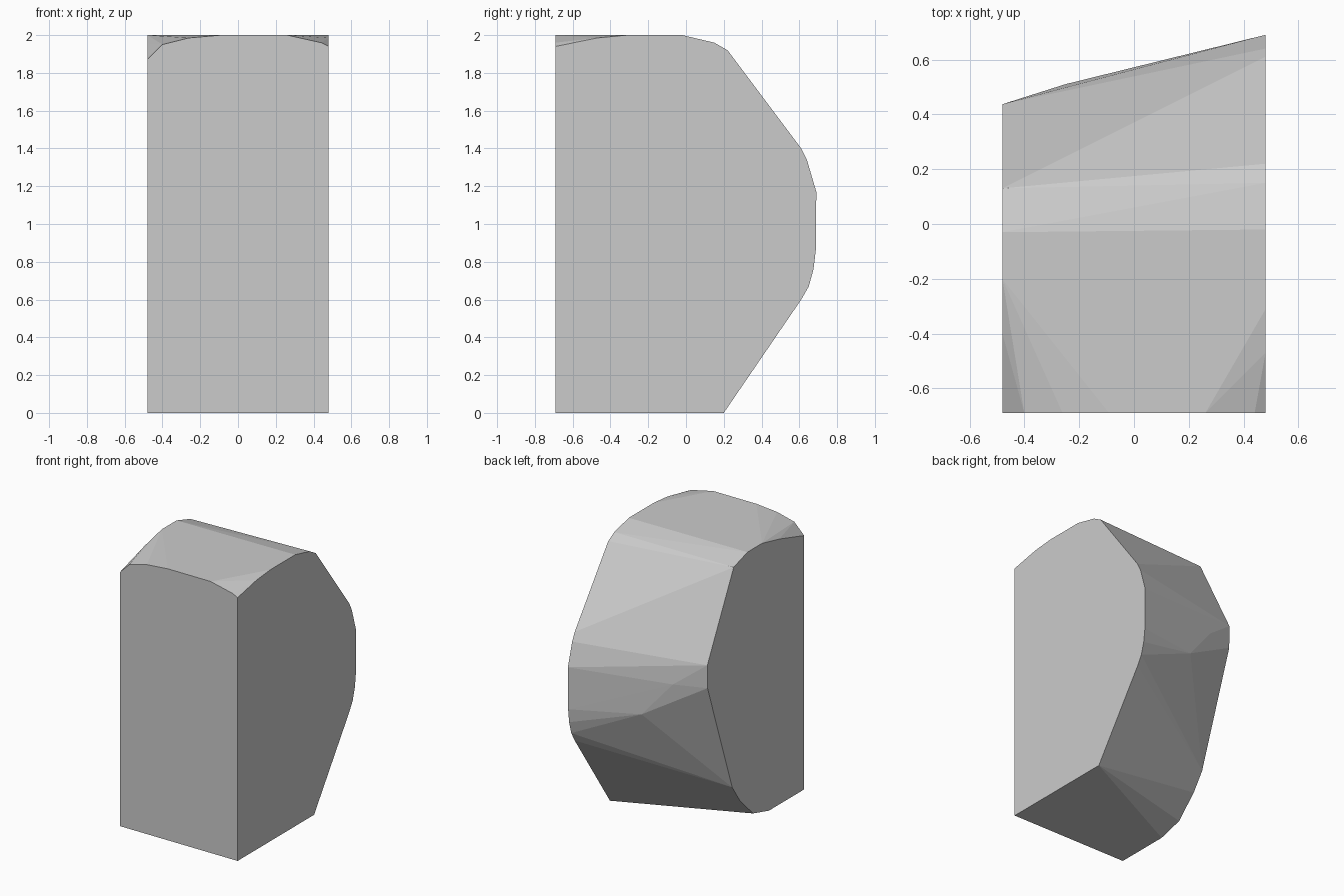
import bpy
import bmesh

if "Cube" in bpy.data.objects:
    bpy.data.objects.remove(bpy.data.objects["Cube"])

HALF = 0.48    # half width in x
FRONT = -0.69  # flat front plane in y

# outline of the right side (y, z)
right_side = [
    (FRONT, 0), (0.2, 0), (0.61, 0.6), (0.65, 0.67), (0.675, 0.76),
    (0.687, 0.86), (0.69, 1.17), (0.64, 1.34), (0.61, 1.4), (0.22, 1.92),
    (0.15, 1.96), (-0.02, 2.0), (-0.31, 2.0), (-0.47, 1.985), (FRONT, 1.94),
]
# outline of the narrower left side (y, z)
left_side = [
    (FRONT, 0), (-0.28, 0), (-0.095, 0.05), (0.06, 0.205), (0.148, 0.335),
    (0.435, 1.175), (0.437, 1.345), (0.13, 1.95), (-0.03, 2.0),
    (-0.2, 2.0), (-0.4, 1.955), (FRONT, 1.87),
]
# rounded top edge of the front (x, z)
front_top = [(-0.40, 1.95), (-0.26, 1.985), (-0.09, 2.0), (0.26, 2.0), (0.44, 1.96)]
# corners on the back where the facets meet
back_corners = [(-0.25, 0.51, 1.17), (-0.03, 0.56, 0.91)]

points = [(HALF, y, z) for y, z in right_side]
points += [(-HALF, y, z) for y, z in left_side]
points += [(x, FRONT, z) for x, z in front_top]
points += back_corners

# faceted block: convex skin around the outlines
bm = bmesh.new()
for p in points:
    bm.verts.new(p)
bmesh.ops.convex_hull(bm, input=bm.verts[:])
bmesh.ops.delete(bm, geom=[v for v in bm.verts if not v.link_faces], context='VERTS')
bmesh.ops.dissolve_limit(bm, angle_limit=0.005, verts=bm.verts[:], edges=bm.edges[:])
bmesh.ops.recalc_face_normals(bm, faces=bm.faces[:])

mesh = bpy.data.meshes.new("faceted_block")
bm.to_mesh(mesh)
bm.free()

grey = bpy.data.materials.new("plain grey")
grey.diffuse_color = (0.6, 0.6, 0.6, 1)
grey.use_nodes = True
grey.node_tree.nodes["Principled BSDF"].inputs["Base Color"].default_value = grey.diffuse_color
mesh.materials.append(grey)

block = bpy.data.objects.new("faceted_block", mesh)
bpy.context.collection.objects.link(block)
